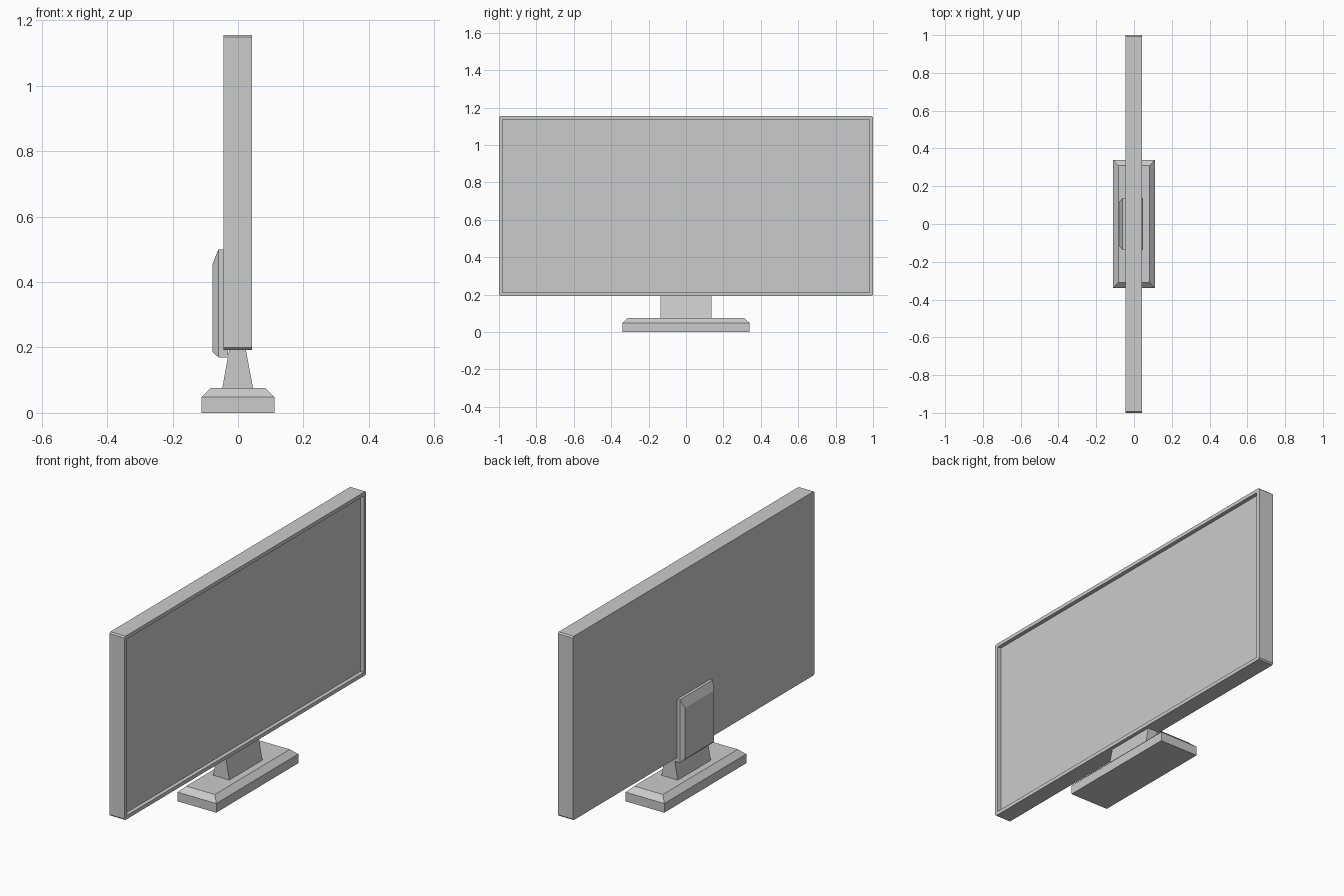
import bpy, bmesh

if "Cube" in bpy.data.objects:
    bpy.data.objects.remove(bpy.data.objects["Cube"])


def finish(name, bm):
    bmesh.ops.recalc_face_normals(bm, faces=bm.faces[:])
    mesh = bpy.data.meshes.new(name)
    bm.to_mesh(mesh)
    bm.free()
    obj = bpy.data.objects.new(name, mesh)
    bpy.context.collection.objects.link(obj)
    return obj


def loft(name, sections, axis="z"):
    """Stack rectangles (height, a0, a1, b0, b1) along z (a=x, b=y) or x (a=y, b=z)."""
    bm = bmesh.new()
    rings = []
    for h, a0, a1, b0, b1 in sections:
        corners = [(a0, b0), (a1, b0), (a1, b1), (a0, b1)]
        rings.append([bm.verts.new((a, b, h) if axis == "z" else (h, a, b))
                      for a, b in corners])
    for low, high in zip(rings, rings[1:]):
        for i in range(4):
            j = (i + 1) % 4
            bm.faces.new((low[i], low[j], high[j], high[i]))
    bm.faces.new(rings[0])
    bm.faces.new(rings[-1])
    return finish(name, bm)


# Screen housing with recessed display on the +x side and clipped corners
screen = loft("screen", [(-0.045, -1, 1, 0.193, 1.156),
                         (0.043, -1, 1, 0.193, 1.156)], "x")
bm = bmesh.new()
bm.from_mesh(screen.data)
outer = [e for e in bm.edges if abs(e.verts[0].co.x - e.verts[1].co.x) > 0.05]
front = max(bm.faces, key=lambda f: f.calc_center_median().x)
bmesh.ops.inset_region(bm, faces=[front], thickness=0.027)
rim = bmesh.ops.inset_region(bm, faces=[front], thickness=0.0005)
bmesh.ops.translate(bm, verts=front.verts[:], vec=(-0.02, 0, 0))
bmesh.ops.bevel(bm, geom=outer, offset=0.007, segments=1, affect="EDGES")
bm.to_mesh(screen.data)
bm.free()

# Base with sloped upper rim
loft("base", [(0, -0.112, 0.112, -0.34, 0.34),
              (0.048, -0.112, 0.112, -0.34, 0.34),
              (0.076, -0.083, 0.083, -0.31, 0.31)])

# Tapered neck
loft("neck", [(0.076, -0.048, 0.046, -0.137, 0.137),
              (0.198, -0.026, 0.023, -0.137, 0.137)])

# Rear mounting bracket with sloped edges
loft("rear_bracket", [(-0.078, -0.12, 0.12, 0.187, 0.455),
                      (-0.06, -0.137, 0.137, 0.17, 0.5),
                      (-0.03, -0.137, 0.137, 0.17, 0.5)], "x")
